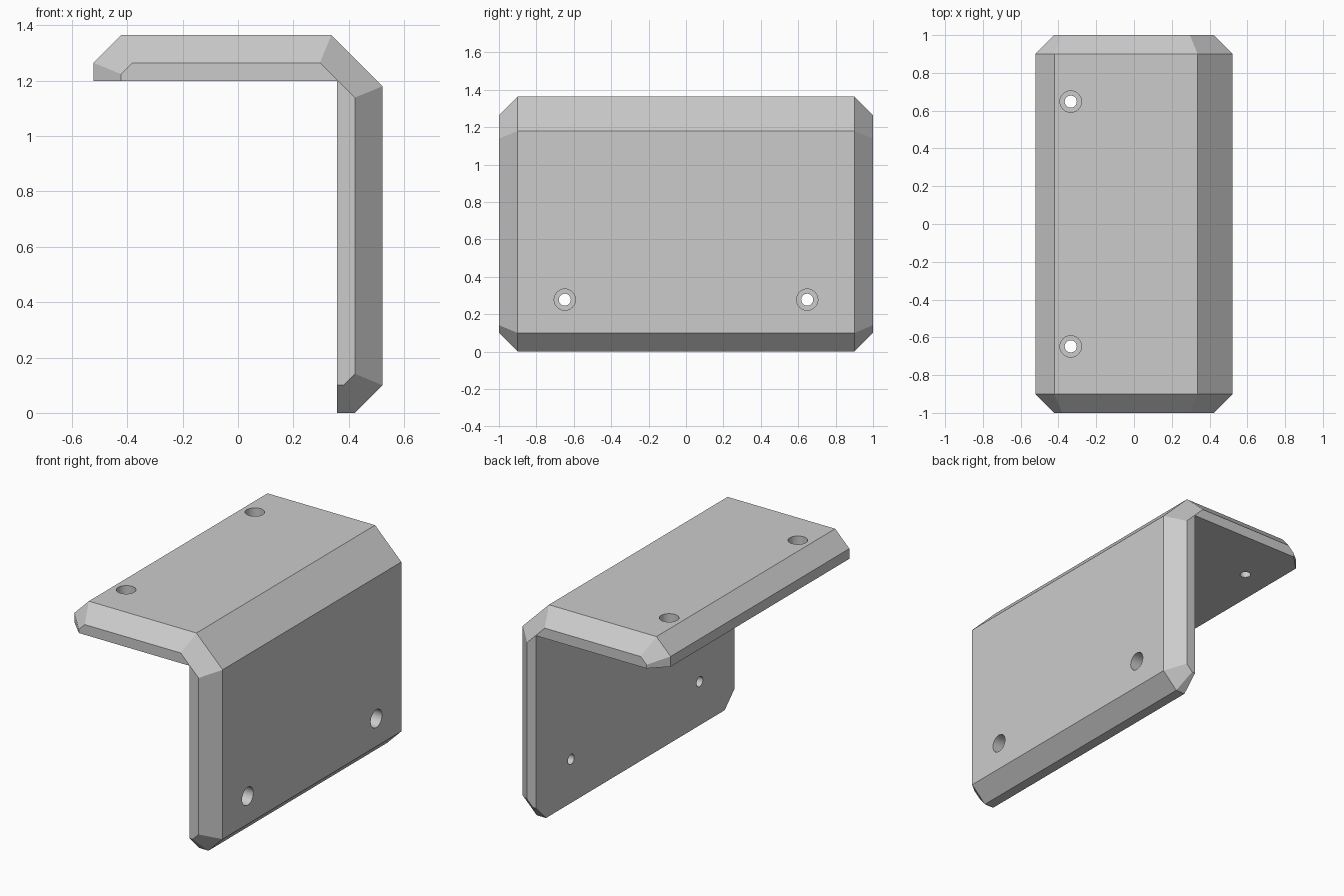
import bpy, bmesh, math
from mathutils import Matrix, Vector

cube = bpy.data.objects.get("Cube")
if cube:
    bpy.data.objects.remove(cube, do_unlink=True)

grey = bpy.data.materials.new("plain grey")
grey.use_nodes = True
grey.diffuse_color = (0.6, 0.6, 0.6, 1)
grey.node_tree.nodes["Principled BSDF"].inputs["Base Color"].default_value = (0.6, 0.6, 0.6, 1)


def add_object(name, bm):
    bmesh.ops.recalc_face_normals(bm, faces=bm.faces)
    mesh = bpy.data.meshes.new(name)
    bm.to_mesh(mesh)
    bm.free()
    mesh.materials.append(grey)
    obj = bpy.data.objects.new(name, mesh)
    bpy.context.collection.objects.link(obj)
    return obj


# Angle bracket: L profile (x, z), drawn in at both ends to chamfer the outer edges
W, H, T, C = 0.522, 1.365, 0.165, 0.1
inner = (W - T, H - T)
full = [(-W, H - T), (-W, H - C), (-W + C, H), (0.337, H), (W, 1.18),
        (W, C), (W - C, 0), (W - T, 0), inner]
drop = C * (math.sqrt(2) - 1)
end = [(-W + C, H - T), (-W + C, H - C - drop), (-W + C + drop, H - C), (0.296, H - C),
       (W - C, 1.139), (W - C, C + drop), (W - C - drop, C), (W - T, C), inner]

bm = bmesh.new()
rings = [[bm.verts.new((x, y, z)) for x, z in profile]
         for y, profile in ((-1, end), (-1 + C, full), (1 - C, full), (1, end))]
count = len(full)
for a, b in zip(rings, rings[1:]):
    for i in range(count):
        j = (i + 1) % count
        bm.faces.new((a[i], a[j], b[j], b[i]))
bm.faces.new(rings[0])
bm.faces.new(rings[-1])
# The inner faces are flat across all sections, so merge them
bmesh.ops.dissolve_limit(bm, angle_limit=0.01, verts=bm.verts, edges=bm.edges)
bracket = add_object("angle_bracket", bm)


# Counterbored screw holes: a wide recess from outside and a narrow through hole
def drill(name, position, axis, radius, start, stop):
    bm = bmesh.new()
    turn = Vector((0, 0, 1)).rotation_difference(axis).to_matrix().to_4x4()
    centre = Vector(position) + axis * (start + stop) / 2
    bmesh.ops.create_cone(bm, cap_ends=True, segments=32, radius1=radius, radius2=radius,
                          depth=stop - start, matrix=Matrix.Translation(centre) @ turn)
    cutter = add_object(name, bm)
    cutter.hide_render = True
    mod = bracket.modifiers.new(name, 'BOOLEAN')
    mod.operation = 'DIFFERENCE'
    mod.solver = 'EXACT'
    mod.object = cutter
    bpy.ops.object.modifier_apply(modifier=mod.name)
    bpy.data.objects.remove(cutter, do_unlink=True)


bpy.context.view_layer.objects.active = bracket
bracket.select_set(True)
for y in (-0.648, 0.648):
    for position, axis in (((-0.335, y, H), Vector((0, 0, 1))),
                           ((W, y, 0.278), Vector((1, 0, 0)))):
        drill("recess_cutter", position, axis, 0.057, -0.1, 0.1)
        drill("screw_hole_cutter", position, axis, 0.032, -0.3, 0.1)

bpy.ops.object.shade_smooth_by_angle(angle=math.radians(20))
